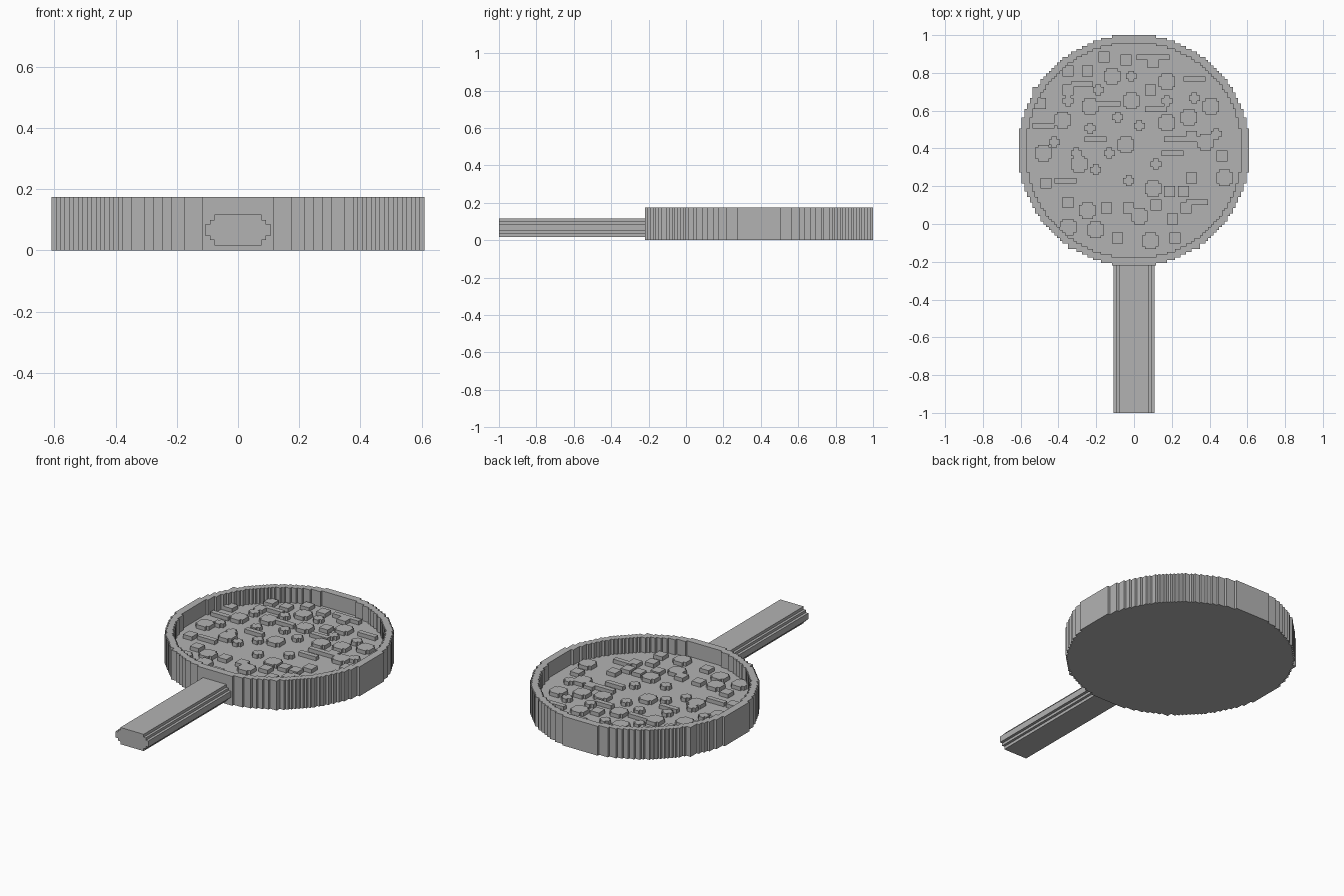
import bpy, bmesh, math

if "Cube" in bpy.data.objects:
    bpy.data.objects.remove(bpy.data.objects["Cube"])

grey = bpy.data.materials.new("plain grey")
grey.use_nodes = True
grey.diffuse_color = (0.45, 0.45, 0.45, 1)
grey.node_tree.nodes["Principled BSDF"].inputs["Base Color"].default_value = grey.diffuse_color

CELL = 1.22 / 84
CENTRE_Y = 0.39
HALF = 42
FLOOR_Z, BITS_Z, RIM_Z = 0.085, 0.108, 0.175


def finish(name, bm):
    bmesh.ops.recalc_face_normals(bm, faces=bm.faces)
    mesh = bpy.data.meshes.new(name)
    bm.to_mesh(mesh)
    bm.free()
    mesh.materials.append(grey)
    obj = bpy.data.objects.new(name, mesh)
    bpy.context.collection.objects.link(obj)
    return obj


def stepped_slab(name, inside, z0, z1):
    """Extrude every grid cell that passes the test, then merge flat areas."""
    bm = bmesh.new()
    corners = {}

    def corner(i, j):
        if (i, j) not in corners:
            corners[i, j] = bm.verts.new((i * CELL, CENTRE_Y + j * CELL, z0))
        return corners[i, j]

    for i in range(-HALF, HALF):
        for j in range(-HALF, HALF):
            if inside(i + 0.5, j + 0.5):
                bm.faces.new((corner(i, j), corner(i + 1, j),
                              corner(i + 1, j + 1), corner(i, j + 1)))
    top = bmesh.ops.extrude_face_region(bm, geom=bm.faces[:], use_keep_orig=True)["geom"]
    moved = [v for v in top if isinstance(v, bmesh.types.BMVert)]
    bmesh.ops.translate(bm, verts=moved, vec=(0, 0, z1 - z0))
    bmesh.ops.dissolve_limit(bm, angle_limit=math.radians(1),
                             verts=bm.verts[:], edges=bm.edges[:])
    return finish(name, bm)


# Pan outline: a stepped disc with a few square shoulders
def outer(x, y):
    shoulder = (abs(x) < 24 and -36.5 < y < 0) or (-37 < x < 0 and 0 < y < 23.5)
    return math.hypot(x, y) < 42.2 or (shoulder and math.hypot(x, y) < 44)


def inner(x, y):
    return math.hypot(x, y) < 39.4


stepped_slab("pan_base", outer, 0, FLOOR_Z)
stepped_slab("pan_rim", lambda x, y: outer(x, y) and not inner(x, y), FLOOR_Z, RIM_Z)


# Raised bits on the pan floor, each given by its centre in grid cells
def square(x, y):
    return abs(x) < 1.6 and abs(y) < 1.6


def plus(x, y):
    return abs(x) + abs(y) < 3 and min(abs(x), abs(y)) < 1


def round_chunk(x, y):
    return max(abs(x), abs(y)) < 3 and abs(x) + abs(y) < 5


def bar(x, y):
    return abs(x) < 4 and abs(y) < 1


def tee(x, y):
    return (abs(x) < 6 and abs(y) < 1) or (abs(x) < 2 and -4 < y < 0)


bits = {
    "square_bits": (square, [
        (-11, 34), (-3, 33), (-24, 29), (-17, 29), (-24, 22), (6, 22), (-34, 17),
        (21, 5), (32, -2), (21, -10), (-32, -12), (-24, -19), (-2, -21), (13, -15),
        (18, -15), (8, -20), (-6, -32), (14, -25), (19, -21), (15, -32), (-10, -21)]),
    "round_bits": (round_chunk, [
        (-8, 27), (12, 25), (-1, 18), (-16, 16), (-26, 11), (20, 12), (28, 16),
        (-3, 2), (-33, -1), (7, -14), (33, -10), (-14, -29), (6, -33), (-20, -5),
        (26, 3), (12, 10), (2, -24), (-24, -28), (-17, -22)]),
    "plus_bits": (plus, [
        (-1, 27), (-13, 22), (-24, 18), (2, 9), (-6, 12), (12, 18), (22, 19),
        (-9, -1), (8, -5), (-21, -1), (-29, 3), (-2, -11), (-16, 8), (30, 6), (-14, -7)]),
    "bar_bits": (bar, [
        (22, 26), (-19, 24), (-9, 17), (-33, 9), (-14, 4), (15, 4), (14, -1),
        (-25, -11), (23, -19), (8, 15)]),
    "tee_bit": (tee, [(7, 34)]),
}
for name, (shape, places) in bits.items():
    stepped_slab(name, lambda x, y: any(shape(x - a, y - b) for a, b in places),
                 FLOOR_Z, BITS_Z)

# Handle: stepped bar profile mirrored in both directions
quarter = [(0.108, 0.018), (0.092, 0.018), (0.092, 0.033), (0.077, 0.033), (0.077, 0.05)]
upper = quarter + [(-x, z) for x, z in reversed(quarter)]
profile = upper + [(-x, -z) for x, z in upper]
bm = bmesh.new()
end = bm.faces.new([bm.verts.new((x, -1, 0.067 + z)) for x, z in profile])
back = bmesh.ops.extrude_face_region(bm, geom=[end], use_keep_orig=True)["geom"]
bmesh.ops.translate(bm, verts=[v for v in back if isinstance(v, bmesh.types.BMVert)],
                    vec=(0, 0.79, 0))
finish("handle", bm)
